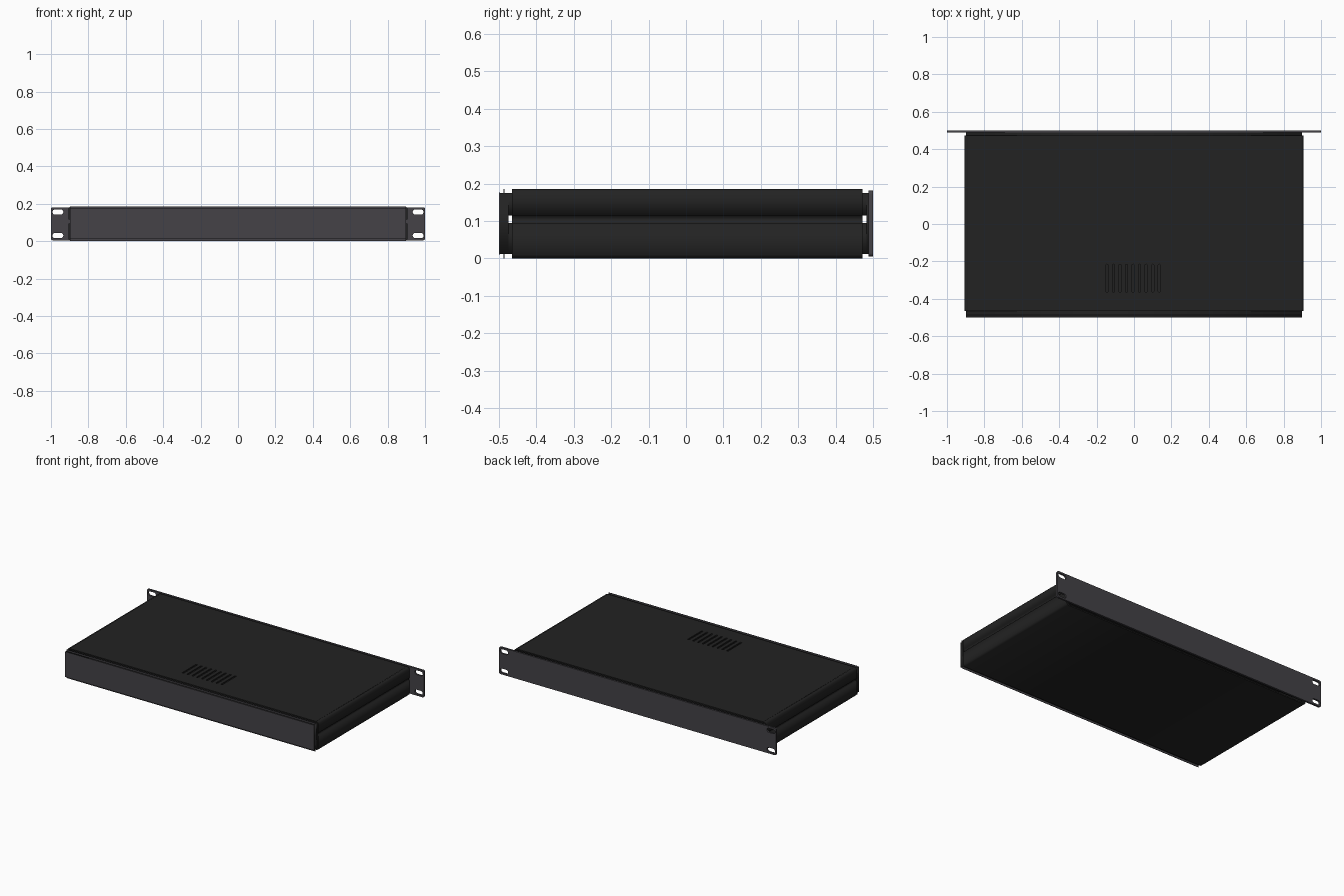
import bpy
import math

if "Cube" in bpy.data.objects:
    bpy.data.objects.remove(bpy.data.objects["Cube"])


def material(name, rgb):
    m = bpy.data.materials.new(name)
    m.diffuse_color = (*rgb, 1)
    m.use_nodes = True
    m.node_tree.nodes["Principled BSDF"].inputs["Base Color"].default_value = m.diffuse_color
    return m


BLACK = material("black_steel", (0.0165, 0.0165, 0.0165))
GREY = material("dark_grey_panel", (0.058, 0.055, 0.063))


def rect(x0, x1, y0, y1):
    return [(x0, y0), (x1, y0), (x1, y1), (x0, y1)]


def rounded(x0, x1, y0, y1, r, n=6):
    """Rectangle outline with rounded corners."""
    pts = []
    corners = [(x1 - r, y1 - r), (x0 + r, y1 - r), (x0 + r, y0 + r), (x1 - r, y0 + r)]
    for k, (cx, cy) in enumerate(corners):
        for i in range(n + 1):
            a = math.pi / 2 * (k + i / n)
            pts.append((cx + r * math.cos(a), cy + r * math.sin(a)))
    return pts


def sheet(name, loops, lo, hi, mat, upright=True):
    """Extrude an outline (first loop) with holes (other loops) from lo to hi.
    Upright sheets are drawn in x/z and run along y, others are drawn in x/y."""
    cu = bpy.data.curves.new(name, 'CURVE')
    cu.dimensions = '2D'
    cu.fill_mode = 'BOTH'
    cu.extrude = (hi - lo) / 2
    for pts in loops:
        sp = cu.splines.new('POLY')
        sp.points.add(len(pts) - 1)
        for p, (x, y) in zip(sp.points, pts):
            p.co = (x, y, 0, 1)
        sp.use_cyclic_u = True
    ob = bpy.data.objects.new(name, cu)
    bpy.context.collection.objects.link(ob)
    mid = (lo + hi) / 2
    if upright:
        ob.rotation_euler.x = math.pi / 2
        ob.location.y = mid
    else:
        ob.location.z = mid
    bpy.ops.object.select_all(action='DESELECT')
    ob.select_set(True)
    bpy.context.view_layer.objects.active = ob
    bpy.ops.object.convert(target='MESH')
    ob = bpy.context.object
    ob.data.materials.clear()
    ob.data.materials.append(mat)
    return ob


# Folded case: floor and two side walls with a long groove
right = [(0.897, 0), (0.907, 0.01), (0.907, 0.095), (0.899, 0.095), (0.899, 0.115),
         (0.907, 0.115), (0.907, 0.175), (0.897, 0.185),
         (0.889, 0.185), (0.889, 0.008)]
left = [(-x, z) for x, z in reversed(right)]
sheet("case_shell", [right + left], -0.465, 0.472, BLACK)

# Top cover with a block of vent slots
slots = []
for i in range(9):
    x = -0.145 + i * 0.035
    slots.append(rounded(x - 0.006, x + 0.006, -0.365, -0.215, 0.0059, 4))
sheet("top_cover", [rect(-0.889, 0.889, -0.465, 0.472)] + slots, 0.177, 0.185, BLACK, False)

# Inner bars joining the case to both end panels, open along the groove
for side, lo, hi in (("front", -0.475, -0.465), ("back", 0.472, 0.483)):
    sheet(side + "_lower_bar", [rect(-0.898, 0.898, 0.012, 0.095)], lo, hi, BLACK)
    sheet(side + "_upper_bar", [rect(-0.898, 0.898, 0.115, 0.175)], lo, hi, BLACK)

# Front end: tray, thin flange and outer panel
sheet("front_tray", [rect(-0.898, 0.898, 0.012, 0.175)], -0.497, -0.475, BLACK)
sheet("front_flange", [rect(-0.898, 0.898, 0, 0.185)], -0.488, -0.485, GREY)
sheet("front_panel", [rect(-0.898, 0.898, 0.011, 0.176)], -0.5, -0.497, GREY)

# Back end: tray and wide mounting plate with four slotted holes
sheet("back_tray", [rect(-0.898, 0.898, 0.012, 0.175)], 0.483, 0.488, BLACK)
holes = []
for z in (0.03, 0.156):
    for x in (-0.963, 0.963):
        holes.append(rounded(x - 0.029, x + 0.029, z - 0.014, z + 0.014, 0.0139))
sheet("mounting_plate", [rounded(-1, 1, 0.005, 0.181, 0.01)] + holes, 0.488, 0.5, GREY)
